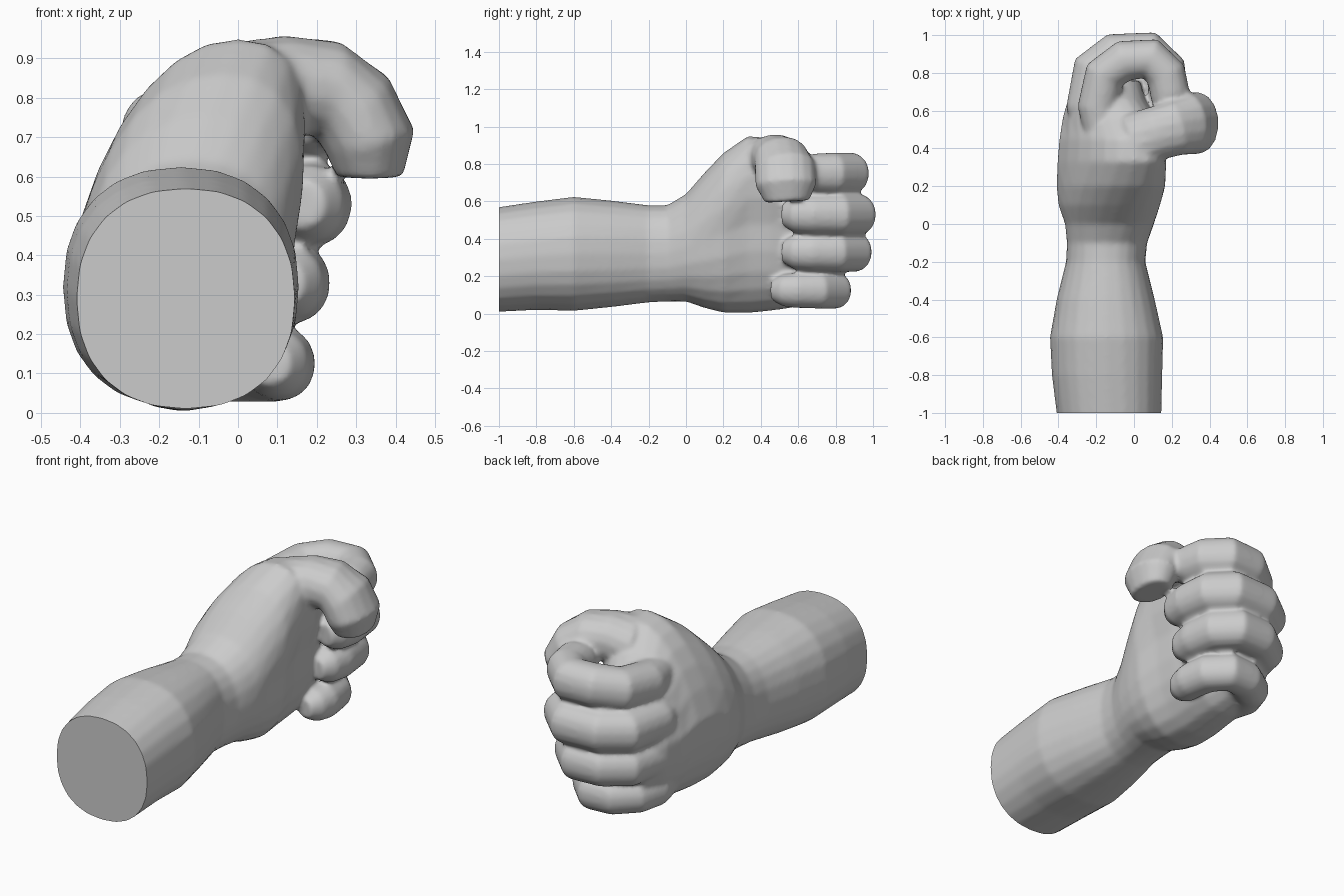
import bpy, bmesh, math
from mathutils import Vector

if "Cube" in bpy.data.objects:
    bpy.data.objects.remove(bpy.data.objects["Cube"])


def skin(name, rings):
    """Bridge equal-sized point rings into a closed tube."""
    bm = bmesh.new()
    loops = [[bm.verts.new(p) for p in ring] for ring in rings]
    n = len(loops[0])
    for a, b in zip(loops, loops[1:]):
        for i in range(n):
            j = (i + 1) % n
            bm.faces.new((a[i], a[j], b[j], b[i]))
    bm.faces.new(loops[0])
    bm.faces.new(loops[-1])
    bmesh.ops.recalc_face_normals(bm, faces=bm.faces)
    me = bpy.data.meshes.new(name)
    bm.to_mesh(me)
    bm.free()
    ob = bpy.data.objects.new(name, me)
    bpy.context.collection.objects.link(ob)
    return ob


def spow(v, q):
    return math.copysign(abs(v) ** q, v)


def tube(name, path, ref, n=16):
    """Path entries: x, y, z, radius along ref, radius across."""
    pts = [Vector(p[:3]) for p in path]
    rings = []
    for i, p in enumerate(pts):
        t = (pts[min(i + 1, len(pts) - 1)] - pts[max(i - 1, 0)]).normalized()
        u = (ref - t * ref.dot(t)).normalized()
        v = t.cross(u)
        ru, rv = path[i][3:]
        rings.append([p + u * ru * spow(math.cos(a), .95) + v * rv * spow(math.sin(a), .95)
                      for a in (math.tau * (k + .5) / n for k in range(n))])
    return skin(name, rings)


# forearm, wrist and palm: y, x min, x max, z min, z max, lean of upper half
sections = [
    (-1.1, -.395, .14, .01, .555, 0),
    (-1.0, -.41, .145, .01, .57, 0), (-.8, -.435, .15, .02, .60, 0),
    (-.6, -.445, .155, .015, .625, 0), (-.4, -.41, .11, .035, .605, 0),
    (-.2, -.36, .06, .06, .58, 0), (-.1, -.355, .07, .065, .58, 0),
    (0, -.365, .105, .065, .64, .05), (.1, -.40, .13, .03, .755, .15),
    (.2, -.41, .145, .005, .86, .22), (.33, -.405, .125, .003, .95, .3),
    (.45, -.395, .12, .015, .94, .3), (.56, -.378, .10, .03, .84, .22),
    (.66, -.35, .05, .06, .78, .15), (.76, -.29, .03, .09, .62, .1),
]
rings = []
for y, x0, x1, z0, z1, lean in sections:
    cx, cz, rx, rz = (x0 + x1) / 2, (z0 + z1) / 2, (x1 - x0) / 2, (z1 - z0) / 2
    ring = []
    for k in range(24):
        a = math.tau * k / 24
        dz = rz * spow(math.sin(a), .88)
        ring.append((cx + rx * spow(math.cos(a), .88) + lean * max(0, dz), y, cz + dz))
    rings.append(ring)
hand = skin("fist_and_forearm", rings)


# curled fingers
def finger(name, z0, z1, xb, xf, yf, yt, r):
    zm = (z0 + z1) / 2
    path = [
        (xb + .03, .42, z0, .8), (xb, .62, z0, 1), (xb + .035, yf - .18, zm, 1),
        (xb + .14, yf - .105, z1, 1), (xf - .2, yf - .095, z1, 1),
        (xf - .12, yf - .18, z1, 1), (xf - .1, (yf - .18 + yt) / 2, z1, .96),
        (xf - .11, yt + .05, z1, .88), (xf - .125, yt - .01, z1, .55)]
    return tube(name, [(x, y, z, r * k * 1.02, r * k) for x, y, z, k in path], Vector((0, 0, 1)))


parts = [
    finger("index_finger", .71, .75, -.19, .29, .97, .60, .11),
    finger("middle_finger", .525, .53, -.25, .285, 1.005, .53, .11),
    finger("ring_finger", .33, .33, -.25, .235, .99, .53, .105),
    finger("little_finger", .145, .125, -.24, .205, .89, .47, .097),
]

# thumb, bent over the index finger
parts.append(tube("thumb", [
    (-.03, .38, .77, .12, .10), (.04, .45, .815, .16, .135), (.12, .48, .83, .145, .13),
    (.22, .51, .825, .15, .125), (.29, .53, .775, .165, .122),
    (.335, .535, .69, .165, .118), (.335, .54, .60, .12, .085)], Vector((0, 1, 0))))

# fuse everything into one continuous skin
bpy.ops.object.select_all(action='DESELECT')
for ob in parts + [hand]:
    ob.select_set(True)
bpy.context.view_layer.objects.active = hand
bpy.ops.object.join()
remesh = hand.modifiers.new("fuse", 'REMESH')
remesh.mode = 'VOXEL'
remesh.voxel_size = .012
soften = hand.modifiers.new("soften", 'SMOOTH')
soften.factor = .5
soften.iterations = 10
bpy.ops.object.modifier_apply(modifier=remesh.name)
bpy.ops.object.modifier_apply(modifier=soften.name)

# flat cut across the forearm
bm = bmesh.new()
bm.from_mesh(hand.data)
bmesh.ops.bisect_plane(bm, geom=bm.verts[:] + bm.edges[:] + bm.faces[:], dist=1e-5,
                       plane_co=(0, -1, 0), plane_no=(0, -1, 0), clear_outer=True)
bmesh.ops.holes_fill(bm, edges=[e for e in bm.edges if e.is_boundary], sides=0)
bm.to_mesh(hand.data)
bm.free()
bpy.ops.object.shade_smooth_by_angle(angle=math.radians(50))
